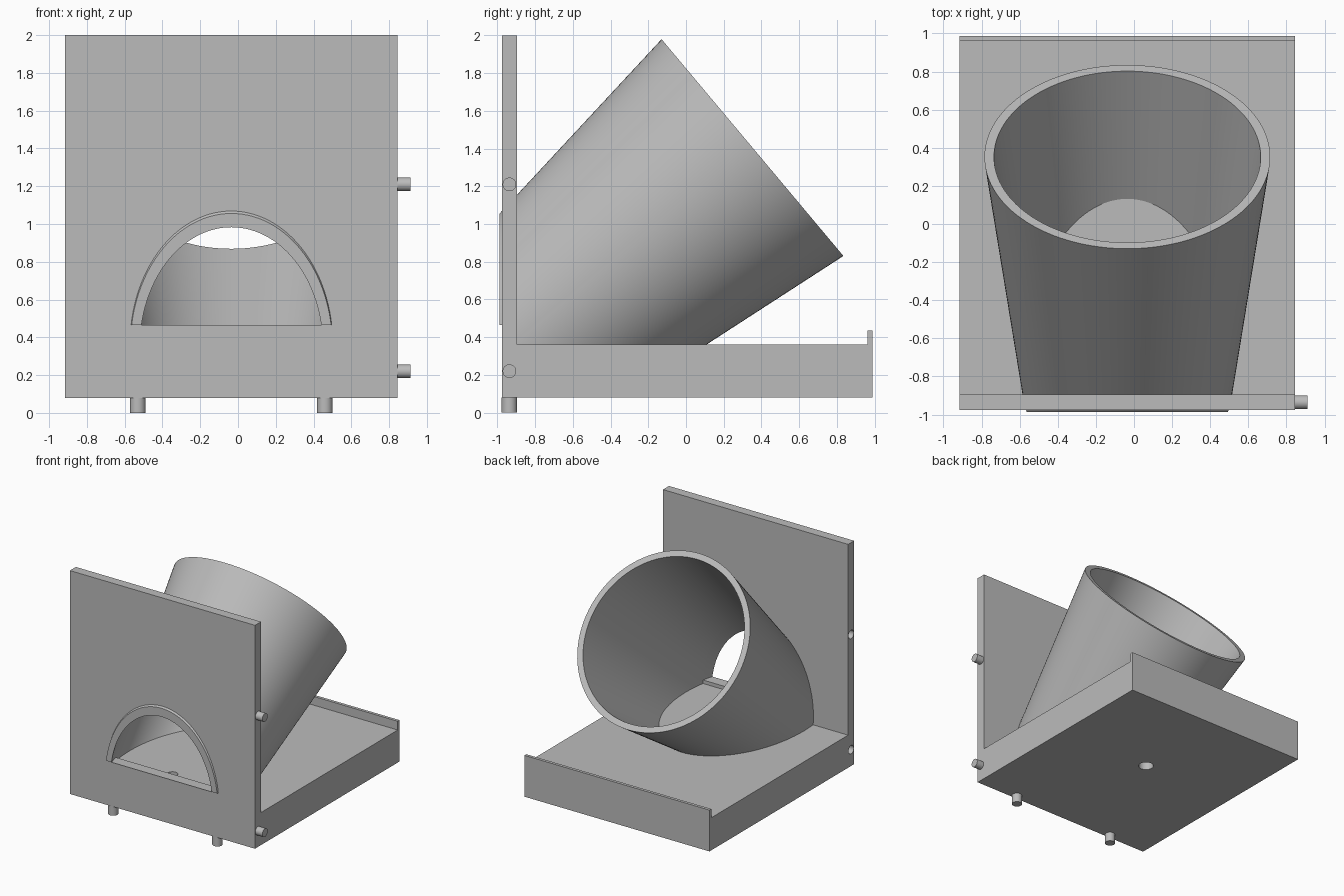
import bpy, bmesh, math
from mathutils import Vector, Matrix

if "Cube" in bpy.data.objects:
    bpy.data.objects.remove(bpy.data.objects["Cube"])

grey = bpy.data.materials.new("plain grey")
grey.diffuse_color = (0.5, 0.5, 0.5, 1)
grey.use_nodes = True
grey.node_tree.nodes["Principled BSDF"].inputs["Base Color"].default_value = grey.diffuse_color

CX = -0.035                          # middle of the body
X0, X1 = -0.915, 0.845               # side faces
FRONT, BACK = -0.976, -0.895         # faces of the upright plate
DECK, FLOOR, SILL = 0.36, 0.435, 0.465
PEG_Y = -0.936


def finish(bm, name):
    bmesh.ops.recalc_face_normals(bm, faces=bm.faces)
    mesh = bpy.data.meshes.new(name)
    bm.to_mesh(mesh)
    bm.free()
    ob = bpy.data.objects.new(name, mesh)
    mesh.materials.append(grey)
    bpy.context.collection.objects.link(ob)
    return ob


def extrude_x(name, profile):
    """Solid with a (y, z) profile running the full width."""
    bm = bmesh.new()
    face = bm.faces.new([bm.verts.new((X0, y, z)) for y, z in profile])
    new = bmesh.ops.extrude_face_region(bm, geom=[face])["geom"]
    verts = [v for v in new if isinstance(v, bmesh.types.BMVert)]
    bmesh.ops.translate(bm, verts=verts, vec=(X1 - X0, 0, 0))
    return finish(bm, name)


def rod(name, a, b, r):
    a, b = Vector(a), Vector(b)
    bm = bmesh.new()
    rot = (b - a).to_track_quat('Z', 'Y').to_matrix().to_4x4()
    bmesh.ops.create_cone(bm, cap_ends=True, segments=32, radius1=r, radius2=r,
                          depth=(b - a).length,
                          matrix=Matrix.Translation((a + b) / 2) @ rot)
    return finish(bm, name)


def tilted_cone(name, rim_radius, past_rim, clips):
    """Cone tilted 40 degrees, kept on the positive side of each clip plane."""
    axis = Vector((0, math.cos(math.radians(40)), math.sin(math.radians(40))))
    rim = Vector((CX, 0.3525, 1.405))
    slope, back = math.tan(math.radians(7.1)), 2.2
    mid = rim + axis * (past_rim - back) / 2
    bm = bmesh.new()
    bmesh.ops.create_cone(bm, cap_ends=True, segments=128,
                          radius1=rim_radius - back * slope,
                          radius2=rim_radius + past_rim * slope,
                          depth=back + past_rim,
                          matrix=Matrix.Translation(mid) @ axis.to_track_quat('Z', 'Y').to_matrix().to_4x4())
    for co, no in clips:
        bmesh.ops.bisect_plane(bm, geom=bm.verts[:] + bm.edges[:] + bm.faces[:],
                               plane_co=co, plane_no=no, clear_inner=True)
        bmesh.ops.holes_fill(bm, edges=[e for e in bm.edges if e.is_boundary], sides=0)
    return finish(bm, name)


def above(z):
    return (0, 0, z), (0, 0, 1)


def behind(y):
    return (0, y, 0), (0, 1, 0)


def before(y):
    return (0, y, 0), (0, -1, 0)


def cut(ob, cutters):
    bpy.context.view_layer.objects.active = ob
    for c in cutters:
        mod = ob.modifiers.new("cut", 'BOOLEAN')
        mod.operation, mod.solver, mod.object = 'DIFFERENCE', 'EXACT', c
        bpy.ops.object.modifier_apply(modifier=mod.name)


# Main parts
base = extrude_x("base_tray", [(BACK, 0.08), (0.988, 0.08), (0.988, 0.435),
                               (0.962, 0.435), (0.962, DECK), (BACK, DECK)])
plate = extrude_x("upright_plate", [(FRONT, 0.08), (BACK, 0.08), (BACK, 2), (FRONT, 2)])
tube = tilted_cone("flared_tube", 0.75, 0, [above(DECK), behind(BACK)])
ring = tilted_cone("opening_rim", 0.75, 0, [above(SILL), behind(-0.988), before(FRONT)])

# Cutters: tube bore, front opening, floor hole, underside hole, side sockets
bore = tilted_cone("bore_cutter", 0.70, 0.1, [above(FLOOR), behind(-0.93)])
opening = tilted_cone("opening_cutter", 0.70, 0.1, [above(SILL), behind(-1.05), before(-0.85)])
floor_hole = rod("floor_hole_cutter", (CX, -0.84, 0.2), (CX, -0.84, 0.5), 0.042)
under_hole = rod("under_hole_cutter", (CX, 0.11, 0), (CX, 0.11, 0.3), 0.06)
sockets = [rod("socket_cutter", (X0 - 0.05, PEG_Y, z), (X0 + 0.07, PEG_Y, z), 0.036)
           for z in (0.22, 1.21)]

cut(tube, [bore, floor_hole])
cut(ring, [opening])
cut(plate, [opening] + sockets)
cut(base, [floor_hole, under_hole])
for c in [bore, opening, floor_hole, under_hole] + sockets:
    bpy.data.objects.remove(c)

# Locating pegs below and on the right side
for x in (-0.53, 0.46):
    rod("bottom_peg", (x, PEG_Y, 0), (x, PEG_Y, 0.08), 0.041)
for z in (0.22, 1.21):
    rod("side_peg", (X1, PEG_Y, z), (0.912, PEG_Y, z), 0.036)

# Smooth round surfaces, keep edges crisp
for ob in bpy.context.scene.objects:
    ob.select_set(True)
bpy.context.view_layer.objects.active = tube
bpy.ops.object.shade_smooth_by_angle(angle=math.radians(30))
